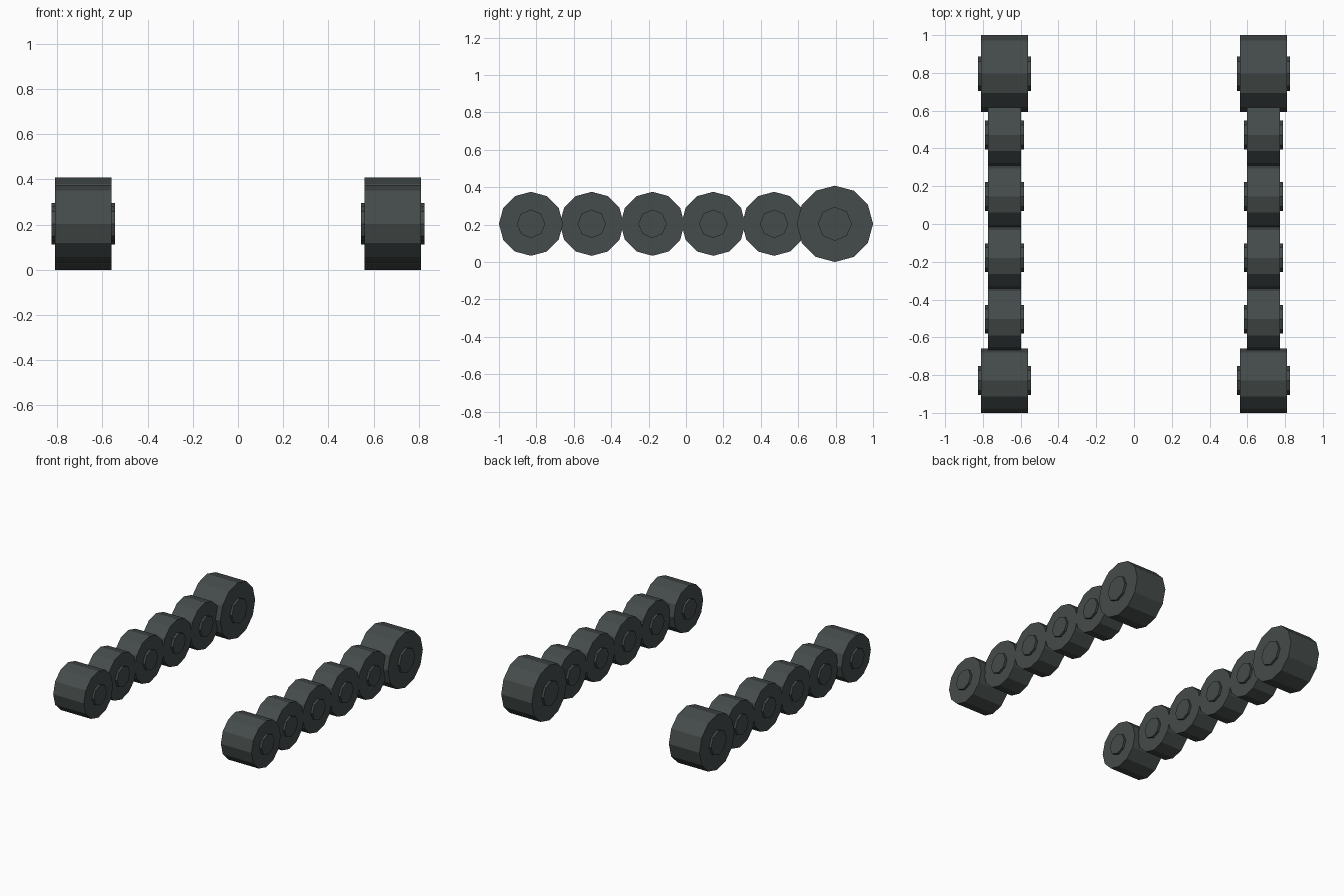
import bpy, bmesh, math
from mathutils import Matrix, Vector

if "Cube" in bpy.data.objects:
    bpy.data.objects.remove(bpy.data.objects["Cube"])

rubber = bpy.data.materials.new("dark_grey_rubber")
rubber.diffuse_color = (0.060, 0.072, 0.070, 1)
rubber.use_nodes = True
rubber.node_tree.nodes["Principled BSDF"].inputs["Base Color"].default_value = rubber.diffuse_color

AXLE_X, AXLE_Z = 0.685, 0.204


def disc(bm, sides, radius, x0, x1):
    """Prism along x with a vertex pointing along +y."""
    rings = []
    for x in (x0, x1):
        rings.append([bm.verts.new((x, radius * math.cos(math.tau * i / sides),
                                    radius * math.sin(math.tau * i / sides)))
                      for i in range(sides)])
    a, b = rings
    for i in range(sides):
        j = (i + 1) % sides
        bm.faces.new((a[i], a[j], b[j], b[i]))
    bm.faces.new(a[::-1])
    bm.faces.new(b)


def wheel(name, side, y, radius, half_width, hub_radius):
    bm = bmesh.new()
    # tyre body
    disc(bm, 12, radius, -half_width, half_width)
    # hub caps on both faces
    disc(bm, 8, hub_radius, half_width - 0.002, half_width + 0.016)
    disc(bm, 8, hub_radius, -half_width - 0.016, -half_width + 0.002)
    bmesh.ops.recalc_face_normals(bm, faces=bm.faces)
    me = bpy.data.meshes.new(name)
    bm.to_mesh(me)
    bm.free()
    me.materials.append(rubber)
    ob = bpy.data.objects.new(name, me)
    ob.location = (side * AXLE_X, y, AXLE_Z)
    bpy.context.collection.objects.link(ob)


for side, label in ((-1, "left"), (1, "right")):
    # wide front wheel and larger rear drive wheel
    wheel(label + "_front_wheel", side, -0.829, 0.171, 0.125, 0.076)
    wheel(label + "_rear_wheel", side, 0.796, 0.204, 0.125, 0.091)
    # narrow road wheels between them
    for i in range(4):
        wheel(f"{label}_road_wheel_{i + 1}", side, -0.504 + 0.325 * i,
              0.171, 0.087, 0.076)
